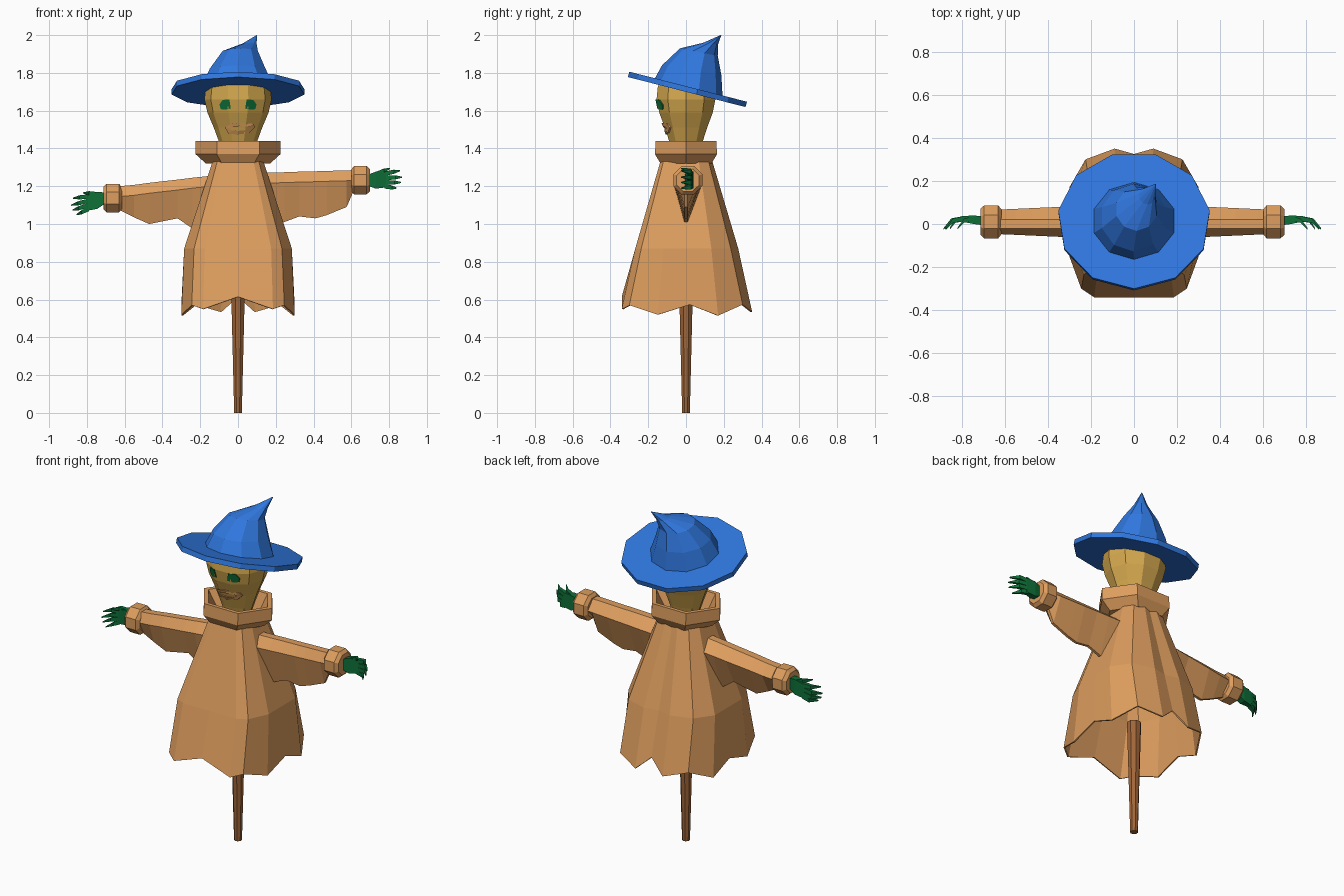
import bpy, bmesh, math
from mathutils import Vector
from mathutils.bvhtree import BVHTree

if "Cube" in bpy.data.objects:
    bpy.data.objects.remove(bpy.data.objects["Cube"])


def material(name, r, g, b):
    lin = [((c / 255 + 0.055) / 1.055) ** 2.4 for c in (r, g, b)]
    m = bpy.data.materials.new(name)
    m.diffuse_color = (*lin, 1)
    m.use_nodes = True
    m.node_tree.nodes["Principled BSDF"].inputs["Base Color"].default_value = m.diffuse_color
    return m


CLOTH = material("tan cloth", 221, 157, 94)
BLUE = material("blue felt", 48, 120, 224)
STRAW = material("straw sack", 212, 168, 78)
GREEN = material("dark green", 14, 112, 56)
WOOD = material("brown wood", 160, 102, 56)


def loft(bm, rings, cap_start=True, cap_end=True, loop=False):
    """Skin a list of equal-length point rings."""
    vs = [[bm.verts.new(p) for p in r] for r in rings]
    pairs = list(zip(vs, vs[1:])) + ([(vs[-1], vs[0])] if loop else [])
    for a, b in pairs:
        n = len(a)
        for i in range(n):
            j = (i + 1) % n
            bm.faces.new((a[i], a[j], b[j], b[i]))
    if cap_start and not loop:
        bm.faces.new(vs[0])
    if cap_end and not loop:
        bm.faces.new(vs[-1])


def finish(bm, name, mat):
    bmesh.ops.recalc_face_normals(bm, faces=bm.faces[:])
    me = bpy.data.meshes.new(name)
    bm.to_mesh(me)
    bm.free()
    me.materials.append(mat)
    ob = bpy.data.objects.new(name, me)
    bpy.context.collection.objects.link(ob)
    return ob


def ring(n, rx, ry, z, cx=0, cy=0, start=0, slope=0):
    """Horizontal ring, tilted by slope (z change per unit y)."""
    out = []
    for i in range(n):
        a = math.radians(start) + math.tau * i / n
        x, y = rx * math.cos(a), ry * math.sin(a)
        out.append((cx + x, cy + y, z + slope * y))
    return out


# Pole
bm = bmesh.new()
loft(bm, [ring(8, 0.022, 0.022, 0, start=22.5), ring(8, 0.04, 0.04, 0.68, start=22.5)])
finish(bm, "pole", WOOD)

# Coat: ragged hem ring mirrored in x, scaled up to the neck
half = [(0, -.34, .615), (.185, -.34, .55), (.245, -.3, .57), (.3, -.15, .52), (.3, .02, .573),
        (.3, .17, .515), (.225, .3, .573), (.09, .35, .535), (0, .325, .615)]
hem = half + [(-x, y, z) for x, y, z in half[-2:0:-1]]
bm = bmesh.new()
loft(bm, [hem,
          [(x * .95, y * .79, .87) for x, y, z in hem],
          [(x * .45, y * .4, 1.33) for x, y, z in hem]], cap_start=False)
coat = finish(bm, "coat", CLOTH)
thick = coat.modifiers.new("thickness", 'SOLIDIFY')
thick.thickness = 0.008
thick.offset = -1

# Collar: open six-sided flared band
bm = bmesh.new()
loft(bm, [ring(6, .17, .155, 1.32), ring(6, .225, .19, 1.37), ring(6, .225, .185, 1.44),
          ring(6, .195, .16, 1.44), ring(6, .13, .12, 1.335)])
finish(bm, "collar", CLOTH)

# Head
bm = bmesh.new()
profile = [(.07, 1.34), (.095, 1.42), (.128, 1.51), (.162, 1.59), (.178, 1.66), (.17, 1.73), (.11, 1.8)]
loft(bm, [ring(10, r, r * .92, z) for r, z in profile])
head_tree = BVHTree.FromBMesh(bm)
finish(bm, "head", STRAW)


def on_face(x, z, lift):
    """Point on the front of the head, lifted forward."""
    hit = head_tree.ray_cast(Vector((x, -1, z)), Vector((0, 1, 0)))[0]
    return (x, hit.y - lift, z)


# Eyes
eye = [(.03, .0), (.014, .025), (-.022, .028), (-.03, -.02), (0, -.027), (.024, -.024)]
for side, name in ((1, "right_eye"), (-1, "left_eye")):
    pts = [(side * (.068 + u), 1.632 + v) for u, v in eye]
    bm = bmesh.new()
    loft(bm, [[on_face(x, z, -.004) for x, z in pts], [on_face(x, z, .006) for x, z in pts]])
    finish(bm, name, GREEN)

# Mouth: raised lip ring
lip = [(-.07, 1.512), (-.035, 1.53), (.01, 1.536), (.082, 1.53), (.09, 1.512), (.06, 1.482), (0, 1.474), (-.05, 1.477)]
inner = [(.005 + (x - .005) * .68, 1.506 + (z - 1.506) * .4) for x, z in lip]
bm = bmesh.new()
loft(bm, [[on_face(x, z, lift) for x, z in pts]
          for pts, lift in ((lip, -.004), (lip, .008), (inner, .008), (inner, -.004))], loop=True)
finish(bm, "mouth", CLOTH)

# Hat brim, tilted backward
SLOPE = -.255
bm = bmesh.new()
loft(bm, [ring(11, .355, .318, 1.697, 0, .01, -90, SLOPE),
          ring(11, .355, .318, 1.725, 0, .018, -90, SLOPE)])
finish(bm, "hat_brim", BLUE)

# Hat crown, bending to a crooked tip
bm = bmesh.new()
loft(bm, [ring(10, .2, .182, 1.715, 0, .012, -90, SLOPE),
          ring(10, .155, .157, 1.815, -.002, .03, -90, -.16),
          ring(10, .098, .1, 1.91, .012, .068, -90, -.2),
          ring(10, .038, .04, 1.955, .062, .13, -90, -.1),
          ring(10, .002, .002, 2.0, .1, .185, -90)])
finish(bm, "hat_crown", BLUE)

# Sleeves: flat ridge, wide shoulder, ragged lower edge
# each station: x, ridge height, lower edge height
sleeves = {
    1: [(.08, 1.27, .99), (.245, 1.274, 1.01), (.325, 1.277, 1.04), (.41, 1.279, 1.03),
        (.47, 1.281, 1.047), (.575, 1.284, 1.09), (.61, 1.285, 1.17)],
    -1: [(.08, 1.262, .97), (.24, 1.245, .975), (.32, 1.235, 1.03), (.47, 1.218, 1.0),
         (.55, 1.207, 1.035), (.63, 1.2, 1.075)],
}
for side, stations in sleeves.items():
    rings = []
    for x, top, low in stations:
        w = .085 - .045 * x
        rings.append([(side * x, y, z) for y, z in (
            (-.022, top), (.022, top), (w + .01, top - .055), (.008, low), (-.008, low), (-w + .01, top - .055))])
    bm = bmesh.new()
    loft(bm, rings)
    finish(bm, "right_sleeve" if side > 0 else "left_sleeve", CLOTH)

# Cuffs and hands: side, cuff start, cuff centre height, fingertip drop
for side, x0, zc, drop in ((1, .6, 1.232, 0), (-1, .615, 1.137, -.03)):
    label = "right" if side > 0 else "left"

    def section(x, ry, rz):
        return [(side * x, .01 + ry * math.sin(a), zc + rz * math.cos(a))
                for a in (math.tau * (i + .5) / 8 for i in range(8))]
    bm = bmesh.new()
    loft(bm, [section(x0, .062, .062), section(x0 + .015, .083, .082),
              section(x0 + .08, .083, .082), section(x0 + .098, .065, .064)])
    finish(bm, label + "_cuff", CLOTH)

    # Hand: tapered palm and curled pointed digits
    def box(u, v, w, hv, hw):
        z = zc + v + drop * u / .1
        return [(side * (x0 + .09 + u), w + a * hw, z + b * hv)
                for a, b in ((-1, -1), (1, -1), (1, 1), (-1, 1))]
    bm = bmesh.new()
    loft(bm, [box(0, 0, .015, .03, .02), box(.04, 0, .02, .045, .02), box(.095, .004, .024, .042, .012)])
    digits = [(.035, .03, .115, .062), (.085, .034, .168, .05), (.09, .012, .178, .016),
              (.09, -.012, .172, -.012), (.085, -.032, .15, -.042)]
    for u0, v0, u1, v1 in digits:
        um, vm = u0 + (u1 - u0) * .6, v0 + (v1 - v0) * .65
        loft(bm, [box(u0, v0, .024, .012, .012), box(um, vm, .016, .011, .01), box(u1, v1, -.022, .003, .004)])
    finish(bm, label + "_hand", GREEN)
